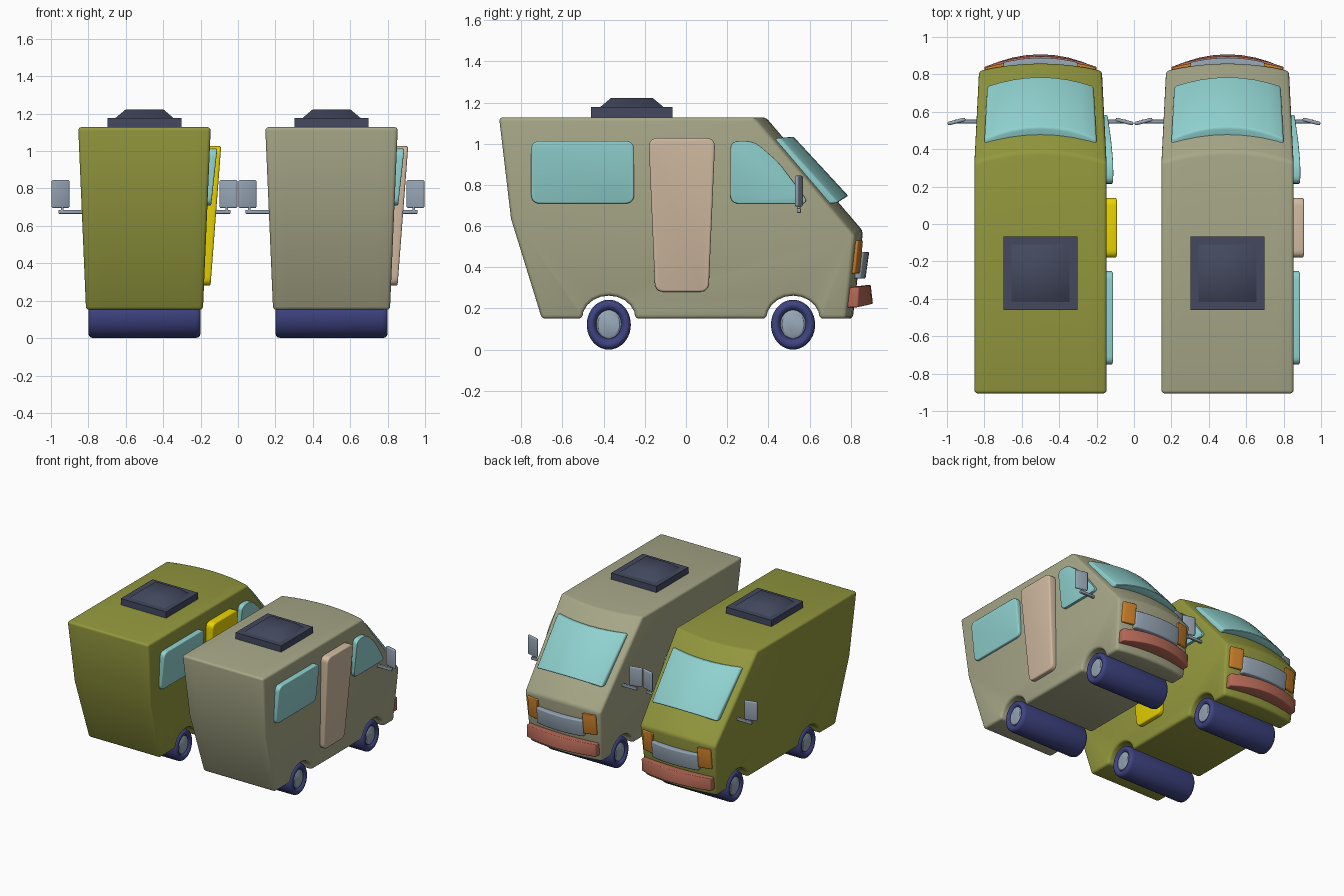
import bpy, bmesh, math
from mathutils import Vector, Matrix

if "Cube" in bpy.data.objects:
    bpy.data.objects.remove(bpy.data.objects["Cube"])


def material(name, rgb):
    m = bpy.data.materials.new(name)
    m.diffuse_color = [c ** 2.2 for c in rgb] + [1]
    m.use_nodes = True
    m.node_tree.nodes["Principled BSDF"].inputs["Base Color"].default_value = m.diffuse_color
    return m


OLIVE = material("olive", (.57, .59, .25))
BEIGE = material("beige", (.65, .65, .53))
YELLOW = material("yellow", (.92, .83, .02))
TAN = material("tan", (.82, .73, .63))
GLASS = material("glass", (.56, .82, .81))
NAVY = material("navy", (.25, .27, .50))
STEEL = material("steel", (.58, .64, .70))
ORANGE = material("orange", (.80, .50, .18))
RUST = material("rust", (.72, .42, .35))
SLATE = material("slate", (.27, .29, .37))


def finish(name, bm, mat, x=0.0, bevel=0.0, angle=35, segs=3):
    bmesh.ops.recalc_face_normals(bm, faces=bm.faces)
    if bevel:
        sharp = [e for e in bm.edges if e.calc_face_angle(0) > .55]
        bmesh.ops.bevel(bm, geom=sharp, offset=bevel, segments=segs, profile=.5,
                        affect='EDGES', clamp_overlap=True)
    me = bpy.data.meshes.new(name)
    bm.to_mesh(me)
    bm.free()
    ob = bpy.data.objects.new(name, me)
    ob.location.x = x
    bpy.context.collection.objects.link(ob)
    me.materials.append(mat)
    bpy.ops.object.select_all(action='DESELECT')
    ob.select_set(True)
    bpy.context.view_layer.objects.active = ob
    bpy.ops.object.shade_smooth_by_angle(angle=math.radians(angle))
    return ob


def skin(rings, caps=True):
    """Bridge closed rings of points into a solid."""
    bm = bmesh.new()
    vs = [[bm.verts.new(p) for p in r] for r in rings]
    n = len(vs[0])
    for a, b in zip(vs, vs[1:]):
        for i in range(n):
            j = (i + 1) % n
            bm.faces.new((a[i], a[j], b[j], b[i]))
    if caps:
        bm.faces.new(vs[0])
        bm.faces.new(vs[-1][::-1])
    return bm


def bowed(side, centre, width, u0=-1, u1=1, n=8):
    """Sweep a (y, z) profile across x, bowing from the side shape to the centre shape."""
    rings = []
    for k in range(n + 1):
        u = u0 + (u1 - u0) * k / n
        t = 1 - u * u
        ring = []
        for (ys, zs), (yc, zc) in zip(side, centre):
            z = zs + (zc - zs) * t
            ring.append((u * width(z), ys + (yc - ys) * t, z))
        rings.append(ring)
    return skin(rings)


def rounded(pts, r, n=5):
    out = []
    for i, p in enumerate(pts):
        p = Vector(p)
        a, b = Vector(pts[i - 1]), Vector(pts[(i + 1) % len(pts)])
        s = p + (a - p).normalized() * r
        e = p + (b - p).normalized() * r
        for k in range(n + 1):
            t = k / n
            out.append(s * (1 - t) ** 2 + p * 2 * t * (1 - t) + e * t * t)
    return out


def body_half(z):
    return .3125 + (z - .15) / .98 * .042


def side_panel(pts, r, low, high):
    """Raised panel on the sloping right side; low/high give its thickness at bottom/top."""
    pts = rounded(pts, r)
    z0, z1 = min(p.y for p in pts), max(p.y for p in pts)
    inner = [(body_half(p.y) - .015, p.x, p.y) for p in pts]
    outer = [(body_half(p.y) + low + (high - low) * (p.y - z0) / (z1 - z0), p.x, p.y) for p in pts]
    return skin([inner, outer])


def box(size, loc, rot=0.0):
    bm = bmesh.new()
    m = Matrix.Translation(loc) @ Matrix.Rotation(rot, 4, 'Z') @ Matrix.Diagonal((*size, 1))
    bmesh.ops.create_cube(bm, size=1, matrix=m)
    return bm


def axle(profile, y, z, n=40):
    """Lathe (x, radius) points around x, slightly narrower along y."""
    return skin([[(x, y + .885 * r * math.cos(a), z + r * math.sin(a))
                  for a in (2 * math.pi * i / n for i in range(n))] for x, r in profile])


def arch(y, n=10):
    return [(y + .13 * math.cos(math.pi * k / n), .15 + .112 * math.sin(math.pi * k / n))
            for k in range(n + 1)]


WHEELS = {"rear": -.375, "front": .52}


def van(tag, x, paint, door):
    def add(part, bm, mat, **kw):
        finish(f"{tag}_{part}", bm, mat, x, **kw)

    # body with wheel arches in the profile
    under = arch(.52) + arch(-.375)
    back = [(-.70, .15), (-.85, .636), (-.908, 1.128)]
    side = [(.33, 1.128), (.82, .55), (.777, .15)] + under + back
    centre = [(.388, 1.128), (.86, .575), (.81, .15)] + under + back
    add("body", bowed(side, centre, body_half), paint, bevel=.018)

    # windscreen
    add("windscreen", bowed([(.38, 1.01), (.455, 1.03), (.74, .712), (.66, .70)],
                            [(.44, 1.01), (.52, 1.037), (.79, .745), (.71, .72)],
                            lambda z: .285 + (z - .71) * .047), GLASS, bevel=.012)

    # door and side windows
    add("door", side_panel([(-.182, 1.027), (.142, 1.027), (.11, .28), (-.15, .28)], .045, .035, .06),
        door, bevel=.01)
    add("rear_window", side_panel([(-.752, 1.014), (-.252, 1.014), (-.252, .709), (-.752, .709)],
                                  .045, .02, .04), GLASS, bevel=.008)
    add("front_window", side_panel([(.215, 1.014), (.33, 1.014), (.45, .91), (.60, .709), (.215, .709)],
                                   .045, .02, .04), GLASS, bevel=.008)

    # grille, bumper, lights
    add("grille", bowed([(.80, .475), (.865, .475), (.85, .345), (.79, .345)],
                        [(.83, .475), (.89, .475), (.872, .345), (.81, .345)],
                        lambda z: .2), STEEL, bevel=.008)
    add("bumper", bowed([(.77, .30), (.84, .305), (.835, .205), (.77, .205)],
                        [(.80, .305), (.897, .315), (.908, .222), (.80, .21)],
                        lambda z: .30), RUST, bevel=.006)
    for s, name in ((-1, "left"), (1, "right")):
        add(name + "_light", bowed([(.79, .53), (.838, .53), (.822, .37), (.77, .37)],
                                   [(.82, .53), (.878, .53), (.862, .37), (.80, .37)],
                                   lambda z: .295, s * .66, s, 3), ORANGE, bevel=.006)
        # mirror, stem and arm
        add(name + "_mirror", box((.098, .02, .15), (s * .449, .548, .77), -s * .25), STEEL,
            bevel=.009)
        add(name + "_mirror_stem", box((.014, .014, .05), (s * .44, .548, .69)), STEEL, bevel=.003)
        add(name + "_mirror_arm", box((.13, .02, .022), (s * .395, .548, .675)), STEEL, bevel=.005)

    # wheels run the full width
    for name, y in WHEELS.items():
        half = [(.278, .069), (.286, .075), (.297, .085), (.30, .096), (.297, .107),
                (.288, .117), (.272, .121)]
        add(name + "_wheels", axle([(-a, r) for a, r in half] + half[::-1], y, .121), NAVY)
        add(name + "_hubs", axle([(-.292, .06), (-.286, .069), (.286, .069), (.292, .06)], y, .123), STEEL)

    # roof vent
    add("vent_base", box((.395, .395, .055), (0, -.263, 1.15)), SLATE)
    bm = bmesh.new()
    m = Matrix.Translation((0, -.263, 1.2)) @ Matrix.Rotation(math.pi / 4, 4, 'Z')
    bmesh.ops.create_cone(bm, cap_ends=True, segments=4, radius1=.155 * math.sqrt(2),
                          radius2=.1 * math.sqrt(2), depth=.046, matrix=m)
    add("vent_cap", bm, SLATE, angle=60)


van("olive_van", -.5, OLIVE, YELLOW)
van("beige_van", .5, BEIGE, TAN)
